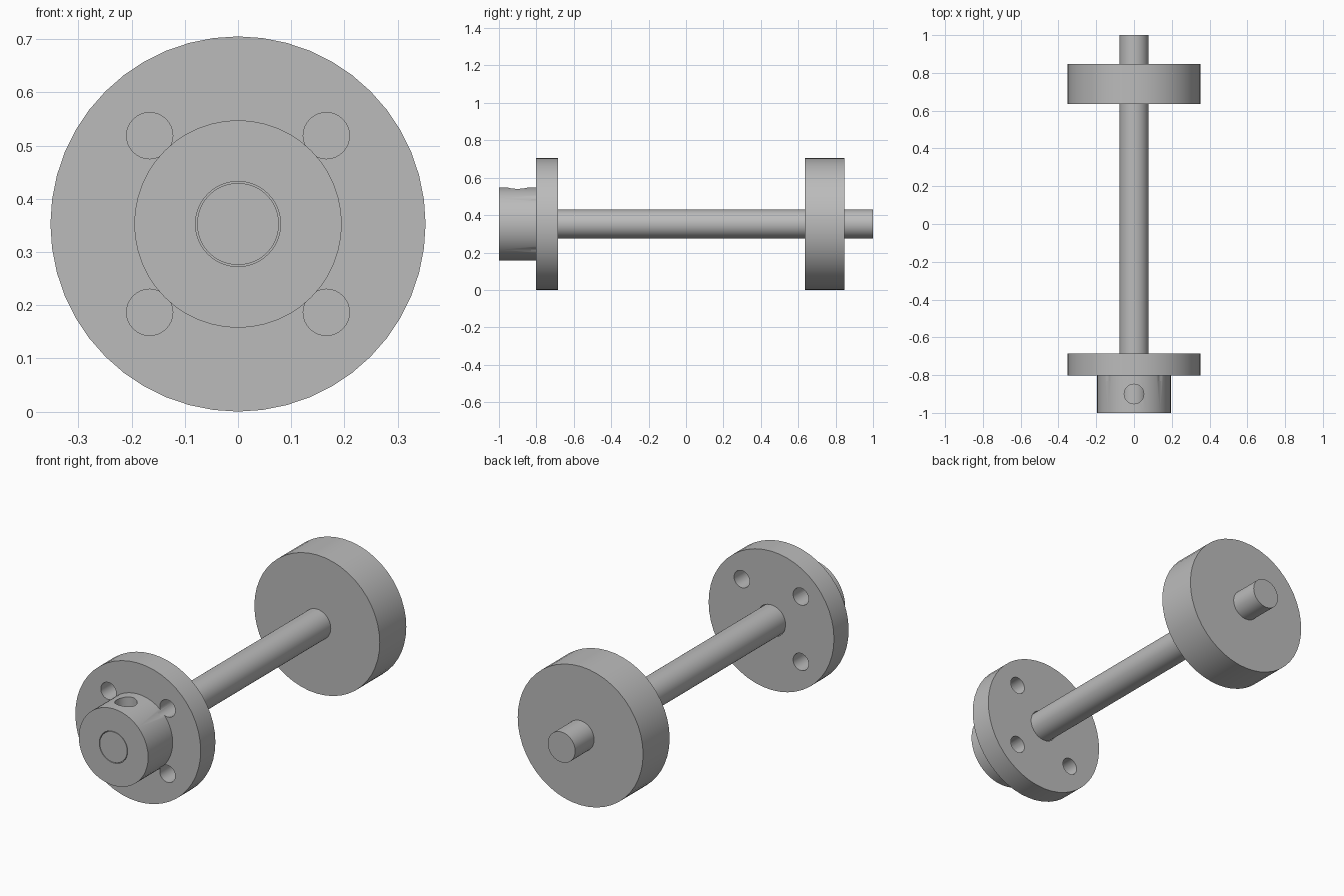
import bpy
import math
from mathutils import Vector

if "Cube" in bpy.data.objects:
    bpy.data.objects.remove(bpy.data.objects["Cube"], do_unlink=True)

AXIS_Z = 0.3525   # height of the shaft axis
DISC_R = 0.3525

steel = bpy.data.materials.new("plain grey steel")
steel.use_nodes = True
steel.diffuse_color = (0.5, 0.5, 0.5, 1)
steel.node_tree.nodes["Principled BSDF"].inputs["Base Color"].default_value = (0.5, 0.5, 0.5, 1)


def cylinder(name, radius, start, end, sides=48):
    """Capped cylinder between two points."""
    start, end = Vector(start), Vector(end)
    span = end - start
    bpy.ops.mesh.primitive_cylinder_add(
        vertices=sides, radius=radius, depth=span.length,
        location=(start + end) / 2,
        rotation=span.to_track_quat("Z", "Y").to_euler())
    obj = bpy.context.object
    obj.name = name
    obj.data.materials.append(steel)
    return obj


def along_y(name, radius, y0, y1, x=0, z=AXIS_Z, sides=48):
    return cylinder(name, radius, (x, y0, z), (x, y1, z), sides)


def combine(target, tool, operation):
    """Apply a boolean and discard the tool."""
    tool.hide_render = True
    mod = target.modifiers.new(operation.lower(), "BOOLEAN")
    mod.operation = operation
    mod.solver = "EXACT"
    mod.object = tool
    bpy.context.view_layer.objects.active = target
    bpy.ops.object.modifier_apply(modifier=mod.name)
    bpy.data.objects.remove(tool, do_unlink=True)


# Flanged collar: plate and hub in one piece
collar = along_y("flanged_collar", DISC_R, -0.803, -0.685)
combine(collar, along_y("hub", 0.195, -1.0, -0.75), "UNION")

# Shaft bore
combine(collar, along_y("bore", 0.08, -1.1, -0.6), "DIFFERENCE")

# Four bolt holes that just nick the hub
for sx in (-1, 1):
    for sz in (-1, 1):
        hole = along_y("bolt_hole", 0.0435, -0.83, -0.6,
                       sx * 0.166, AXIS_Z + sz * 0.166, 32)
        combine(collar, hole, "DIFFERENCE")

# Set screw hole from the top of the hub down to the bore
screw_hole = cylinder("set_screw_hole", 0.052, (0, -0.9, AXIS_Z + 0.03),
                      (0, -0.9, AXIS_Z + 0.3), 32)
combine(collar, screw_hole, "DIFFERENCE")

# Shaft and solid rear disc
shaft = along_y("shaft", 0.077, -1.0, 1.0)
rear_disc = along_y("rear_disc", DISC_R, 0.635, 0.848)

# Smooth round walls, sharp rims
for obj in (collar, shaft, rear_disc):
    bpy.ops.object.select_all(action="DESELECT")
    obj.select_set(True)
    bpy.context.view_layer.objects.active = obj
    bpy.ops.object.shade_smooth_by_angle(angle=math.radians(30))
